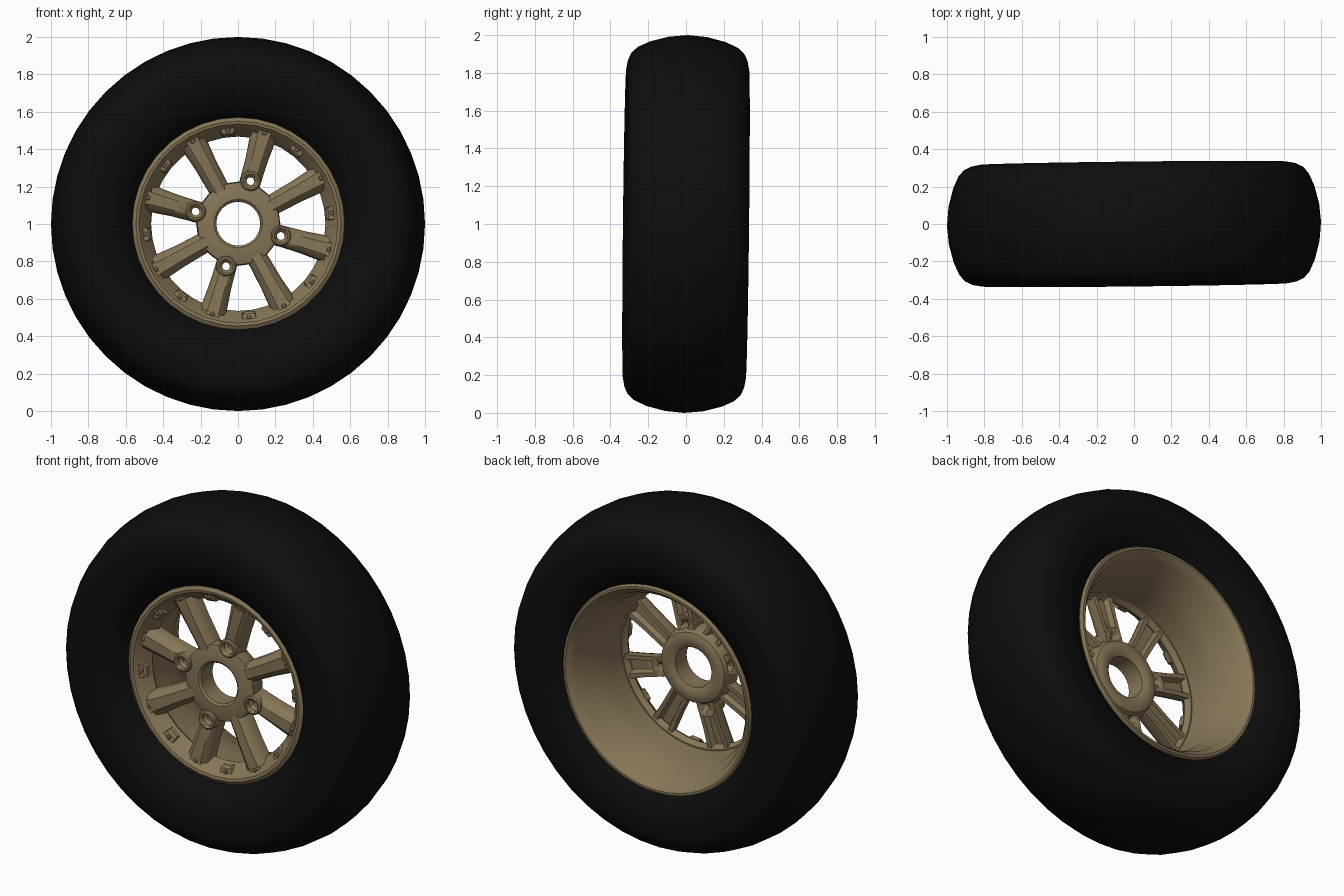
import bpy, bmesh, math
from mathutils import Matrix, Vector

if "Cube" in bpy.data.objects:
    bpy.data.objects.remove(bpy.data.objects["Cube"])

# Wheel axis runs along local y; the whole wheel leans very slightly
WHEEL = Matrix.Translation((0, 0, 1)) @ Matrix.Rotation(0.011, 4, 'Z') @ Matrix.Rotation(-0.011, 4, 'X')


def material(name, rgb):
    m = bpy.data.materials.new(name)
    m.diffuse_color = (*rgb, 1)
    m.use_nodes = True
    m.node_tree.nodes["Principled BSDF"].inputs["Base Color"].default_value = m.diffuse_color
    return m


RUBBER = material("rubber", (0.004, 0.004, 0.004))
BRONZE = material("bronze", (0.24, 0.18, 0.095))


def finish(name, bm, mat, angle=35):
    bmesh.ops.remove_doubles(bm, verts=bm.verts, dist=1e-5)
    bmesh.ops.recalc_face_normals(bm, faces=bm.faces)
    me = bpy.data.meshes.new(name)
    bm.to_mesh(me)
    bm.free()
    ob = bpy.data.objects.new(name, me)
    bpy.context.collection.objects.link(ob)
    ob.matrix_world = WHEEL
    me.materials.append(mat)
    bpy.ops.object.select_all(action='DESELECT')
    ob.select_set(True)
    bpy.context.view_layer.objects.active = ob
    bpy.ops.object.shade_smooth_by_angle(angle=math.radians(angle))
    return ob


def polar(r, a):
    return r * math.cos(a), r * math.sin(a)


def revolve(name, profile, sides, mat, centres=((0, 0),), closed=True, angle=35):
    """Spin a (y, radius) profile around the y axis at each (x, z) centre."""
    bm = bmesh.new()
    for cx, cz in centres:
        rings = []
        for i in range(sides):
            x, z = polar(1, math.tau * i / sides)
            rings.append([bm.verts.new((cx + r * x, y, cz + r * z)) for y, r in profile])
        n = len(profile)
        for i in range(sides):
            p, q = rings[i], rings[(i + 1) % sides]
            for j in range(n if closed else n - 1):
                k = (j + 1) % n
                if profile[j][1] or profile[k][1]:
                    bm.faces.new((p[j], p[k], q[k], q[j]))
    return finish(name, bm, mat, angle)


def loft(name, angles, sections, mat):
    """Skin (radius, [(sideways, y)...]) sections outward along each angle."""
    bm = bmesh.new()
    for a in angles:
        c, s = math.cos(a), math.sin(a)
        loops = [[bm.verts.new((r * c - t * s, y, r * s + t * c)) for t, y in pts]
                 for r, pts in sections]
        for p, q in zip(loops, loops[1:]):
            for j in range(len(p)):
                k = (j + 1) % len(p)
                bm.faces.new((p[j], p[k], q[k], q[j]))
        bm.faces.new(loops[0])
        bm.faces.new(loops[-1])
    return finish(name, bm, mat)


# Tyre: rounded symmetrical carcass, open at the beads
half = [(-.19, .55), (-.215, .575), (-.25, .595), (-.285, .64), (-.312, .70), (-.325, .76),
        (-.325, .82), (-.317, .865), (-.298, .905), (-.265, .935), (-.20, .965), (-.10, .991)]
revolve("tyre", half + [(0, 1)] + [(-y, r) for y, r in reversed(half)], 48, RUBBER,
        closed=False, angle=60)

# Rim barrel with stepped bead seat and rolled rear lip
revolve("rim_barrel", [(-.16, .49), (0, .497), (.13, .508), (.19, .54), (.245, .553), (.27, .572),
                       (.287, .588), (.287, .602), (.268, .61), (.245, .60), (.235, .575),
                       (.18, .56), (.13, .53), (0, .52), (-.16, .52)], 48, BRONZE)

# Front clamp ring with an inward-sloping face
revolve("front_ring", [(-.14, .56), (-.185, .577), (-.21, .567), (-.222, .548), (-.218, .532),
                       (-.15, .475), (-.13, .466), (-.10, .485), (-.10, .53)], 36, BRONZE, angle=25)

# Bolt pads and bolts around the clamp ring
START = math.radians(6.5)
bolt_angles = [START + math.tau * i / 16 for i in range(16)]


def pad(w, front):
    return [(-w, -.12), (-w * .75, front), (w * .75, front), (w, -.12)]


loft("ring_bolt_pads", bolt_angles, [(.472, pad(.036, -.175)), (.485, pad(.042, -.19)),
                                     (.532, pad(.058, -.20))], BRONZE)
revolve("ring_bolts", [(-.203, 0), (-.203, .008), (-.198, .013), (-.17, .013), (-.17, 0)], 8,
        BRONZE, [polar(.503, a) for a in bolt_angles], closed=False)

# Hub with open bore and rounded rear flange
hub = revolve("hub", [(-.178, .118), (-.188, .13), (-.188, .17), (-.175, .22), (-.12, .225),
                      (-.09, .215), (-.065, .205), (-.055, .18), (-.055, .145), (-.07, .118)],
              24, BRONZE)

# Lug positions, bosses and countersunk hole cutter
lug_angles = [START + math.radians(67.5 + 90 * i) for i in range(4)]
lugs = [polar(.237, a) for a in lug_angles]
cutter = revolve("lug_hole_cutter", [(-.3, 0), (-.3, .036), (-.175, .036), (-.16, .021),
                                     (.05, .021), (.05, 0)], 16, BRONZE, lugs, closed=False)
cutter.hide_render = True
cutter.hide_set(True)
bosses = revolve("lug_bosses", [(-.203, 0), (-.203, .046), (-.196, .054), (-.09, .058), (-.09, 0)],
                 16, BRONZE, lugs, closed=False)


# Spokes: rounded front ridge, channelled back
def spoke_section(w, front, back):
    right = [(w, back), (w, front + .055), (w * .82, front + .025), (w * .45, front + .006)]
    channel = [(-w * .6, back), (-w * .4, back - .03), (w * .4, back - .03), (w * .6, back)]
    return right + [(-t, y) for t, y in reversed(right)] + channel


stations = [(.13, .055, -.183, -.085), (.235, .056, -.19, -.09),
            (.36, .060, -.20, -.10), (.495, .072, -.205, -.11)]
spoke_sections = [(r, spoke_section(w, f, b)) for r, w, f, b in stations]
drilled = [hub, bosses]
for i in range(4):
    drilled.append(loft(f"lug_spoke_{i + 1}", [lug_angles[i]], spoke_sections, BRONZE))
loft("plain_spokes", [a + math.pi / 4 for a in lug_angles], spoke_sections, BRONZE)

# Drill the lug holes
for ob in drilled:
    mod = ob.modifiers.new("lug_holes", 'BOOLEAN')
    mod.operation = 'DIFFERENCE'
    mod.solver = 'EXACT'
    mod.object = cutter
